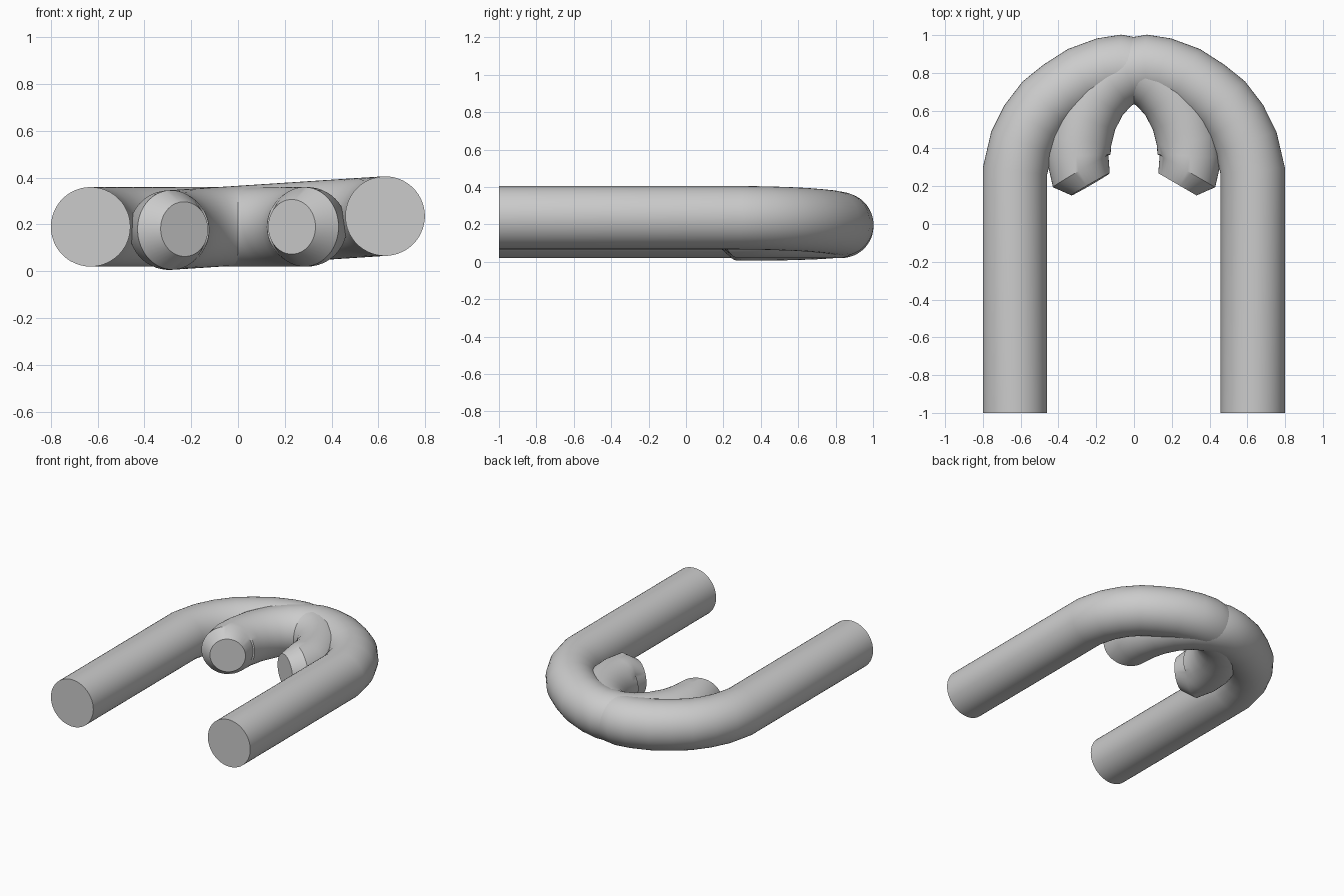
import bpy, bmesh, math
from mathutils import Vector

SIDES = 48
RADIUS = 0.17

if "Cube" in bpy.data.objects:
    bpy.data.objects.remove(bpy.data.objects["Cube"])

metal = bpy.data.materials.new("plain grey")
metal.use_nodes = True
grey = (0.6, 0.6, 0.6, 1)
metal.diffuse_color = grey
metal.node_tree.nodes["Principled BSDF"].inputs["Base Color"].default_value = grey

# Centre line of one hook: long leg, wide bend, short returning end
PATH = [(-0.63, -1), (-0.63, 0.28), (-0.595, 0.43), (-0.54, 0.54), (-0.467, 0.635),
        (-0.38, 0.705), (-0.274, 0.773), (-0.154, 0.817), (-0.07, 0.83), (0.03, 0.812),
        (0.12, 0.762), (0.2, 0.675), (0.26, 0.56), (0.29, 0.44), (0.295, 0.36),
        (0.283, 0.28), (0.23, 0.21)]
TIP_RADIUS = 0.117
TIP_DIRECTION = Vector((-0.5, -0.86))


def make_hook(name, side, height, tilt):
    """Sweep a round section along the path; side = -1 mirrors it."""
    points = [Vector(p) for p in PATH]
    last = len(points) - 1
    bm = bmesh.new()
    rings = []
    for i, p in enumerate(points):
        # Ring direction halves the corner; the tip rings share one direction
        before = (p - points[max(i - 1, 0)]).normalized()
        after = (points[min(i + 1, last)] - p).normalized()
        along = (before + after).normalized()
        stretch = 1 / max(along.dot(after), 0.9) if 0 < i < last else 1
        if i >= last - 1:
            along, stretch = TIP_DIRECTION.normalized(), 1
        across = Vector((along.y, -along.x))
        r = TIP_RADIUS if i == last else RADIUS
        ring = []
        for k in range(SIDES):
            a = math.tau * k / SIDES
            q = p + across * (r * stretch * math.cos(a))
            ring.append(bm.verts.new((q.x * side, q.y, r * math.sin(a))))
        rings.append(ring)
    for low, high in zip(rings, rings[1:]):
        for k in range(SIDES):
            n = (k + 1) % SIDES
            bm.faces.new((low[k], low[n], high[n], high[k]))
    # Flat end caps
    bm.faces.new(rings[0])
    bm.faces.new(rings[-1])
    bmesh.ops.recalc_face_normals(bm, faces=bm.faces)
    mesh = bpy.data.meshes.new(name)
    bm.to_mesh(mesh)
    bm.free()
    mesh.materials.append(metal)
    obj = bpy.data.objects.new(name, mesh)
    bpy.context.collection.objects.link(obj)
    obj.location.z = height
    obj.rotation_euler.y = tilt
    bpy.ops.object.select_all(action="DESELECT")
    obj.select_set(True)
    bpy.context.view_layer.objects.active = obj
    bpy.ops.object.shade_smooth_by_angle(angle=math.radians(32))


# Two interlocking hooks, the left one slightly tilted
make_hook("right_hook", 1, 0.19, 0)
make_hook("left_hook", -1, 0.195, -math.atan(0.065))
